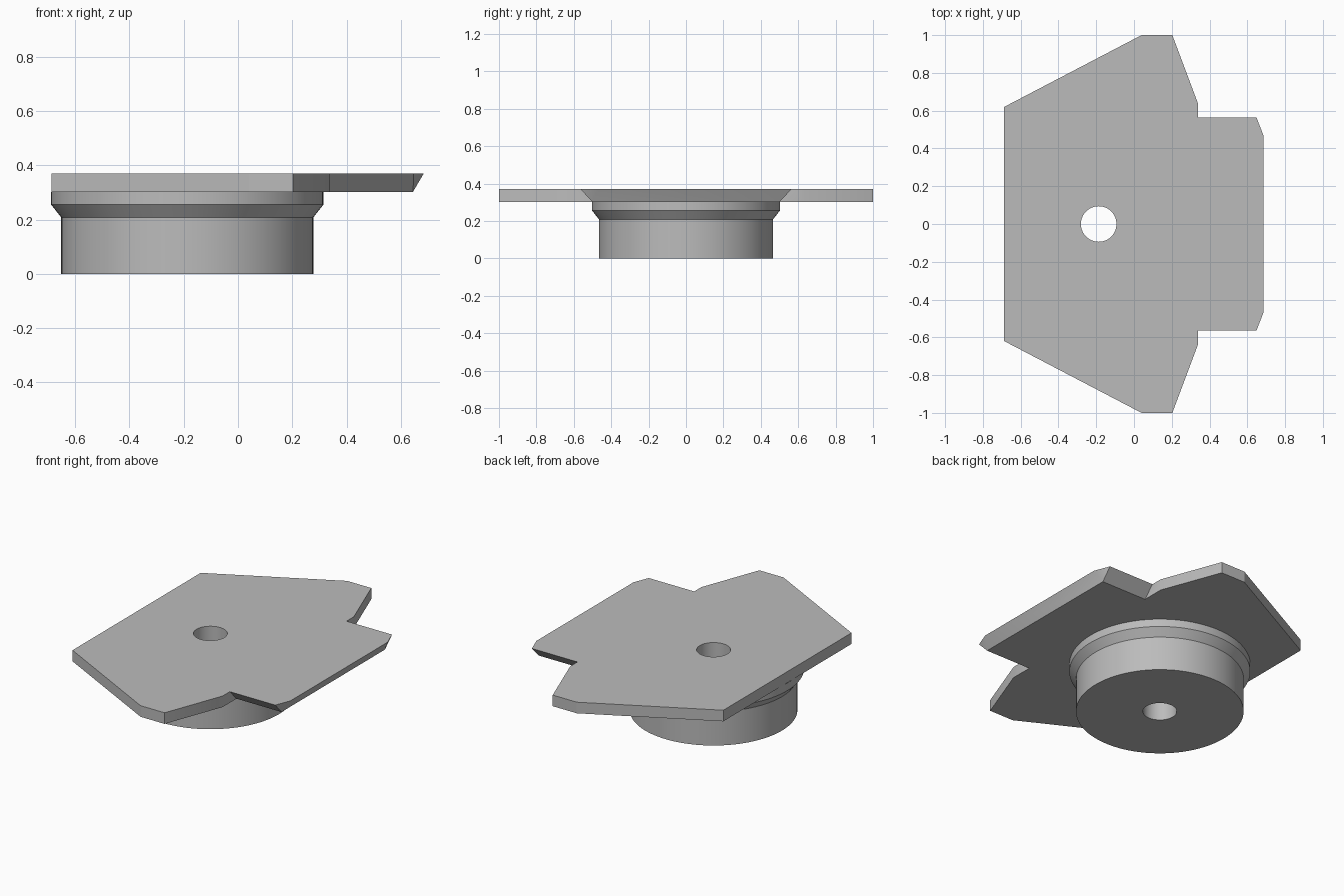
import bpy, bmesh
from math import cos, sin, tau

if "Cube" in bpy.data.objects:
    bpy.data.objects.remove(bpy.data.objects["Cube"])

HUB_X, BORE = -0.187, 0.094
LOW, HIGH = 0.302, 0.37
SIDES = 96

grey = bpy.data.materials.new("plain grey")
grey.use_nodes = True
colour = (0.5, 0.5, 0.5, 1)
grey.diffuse_color = colour
grey.node_tree.nodes["Principled BSDF"].inputs["Base Color"].default_value = colour


def finish(bm, name):
    """Turn a bmesh into a named grey object with crisp edges."""
    bmesh.ops.remove_doubles(bm, verts=bm.verts, dist=0.0005)
    bmesh.ops.recalc_face_normals(bm, faces=bm.faces)
    mesh = bpy.data.meshes.new(name)
    bm.to_mesh(mesh)
    bm.free()
    mesh.materials.append(grey)
    obj = bpy.data.objects.new(name, mesh)
    bpy.context.collection.objects.link(obj)
    return obj


def select(obj):
    bpy.ops.object.select_all(action='DESELECT')
    obj.select_set(True)
    bpy.context.view_layer.objects.active = obj


def loft(bm, rings):
    """Bridge successive closed rings of vertices with quads."""
    for a, b in zip(rings, rings[1:]):
        for i in range(len(a)):
            j = (i + 1) % len(a)
            bm.faces.new((a[i], a[j], b[j], b[i]))


def lathe(bm, profile):
    """Turn (radius, height) points about the hub axis."""
    rings = [[bm.verts.new((HUB_X + r * cos(tau * i / SIDES), r * sin(tau * i / SIDES), z))
              for i in range(SIDES)] for r, z in profile]
    loft(bm, rings)
    return rings


# Plate: half outlines mirrored in y; the tab's edges are undercut
top = [(-0.687, 0.62), (0.04, 1), (0.203, 1), (0.34, 0.635),
       (0.34, 0.565), (0.648, 0.565), (0.685, 0.47)]
bottom = top[:4] + [(0.34, 0.5), (0.645, 0.5), (0.645, 0.5)]
bm = bmesh.new()
rings = []
for half, z in ((bottom, LOW), (top, HIGH)):
    outline = half + [(x, -y) for x, y in reversed(half)]
    rings.append([bm.verts.new((x, y, z)) for x, y in outline])
loft(bm, rings)
for ring in rings:
    bm.faces.new(ring)
plate = finish(bm, "plate")

# Bore through the plate
bm = bmesh.new()
for ring in lathe(bm, [(BORE, LOW - 0.1), (BORE, HIGH + 0.1)]):
    bm.faces.new(ring)
drill = finish(bm, "bore_cutter")
drill.hide_render = True
cut = plate.modifiers.new("bore", 'BOOLEAN')
cut.operation = 'DIFFERENCE'
cut.solver = 'EXACT'
cut.object = drill
select(plate)
bpy.ops.object.modifier_apply(modifier=cut.name)
bpy.data.objects.remove(drill)

# Hub: bore, base, drum, flared shoulder and collar
bm = bmesh.new()
lathe(bm, [(BORE, LOW), (BORE, 0), (0.465, 0), (0.465, 0.208), (0.502, 0.255), (0.502, LOW)])
hub = finish(bm, "hub")

for obj in (plate, hub):
    select(obj)
    bpy.ops.object.shade_smooth_by_angle(angle=0.4)
